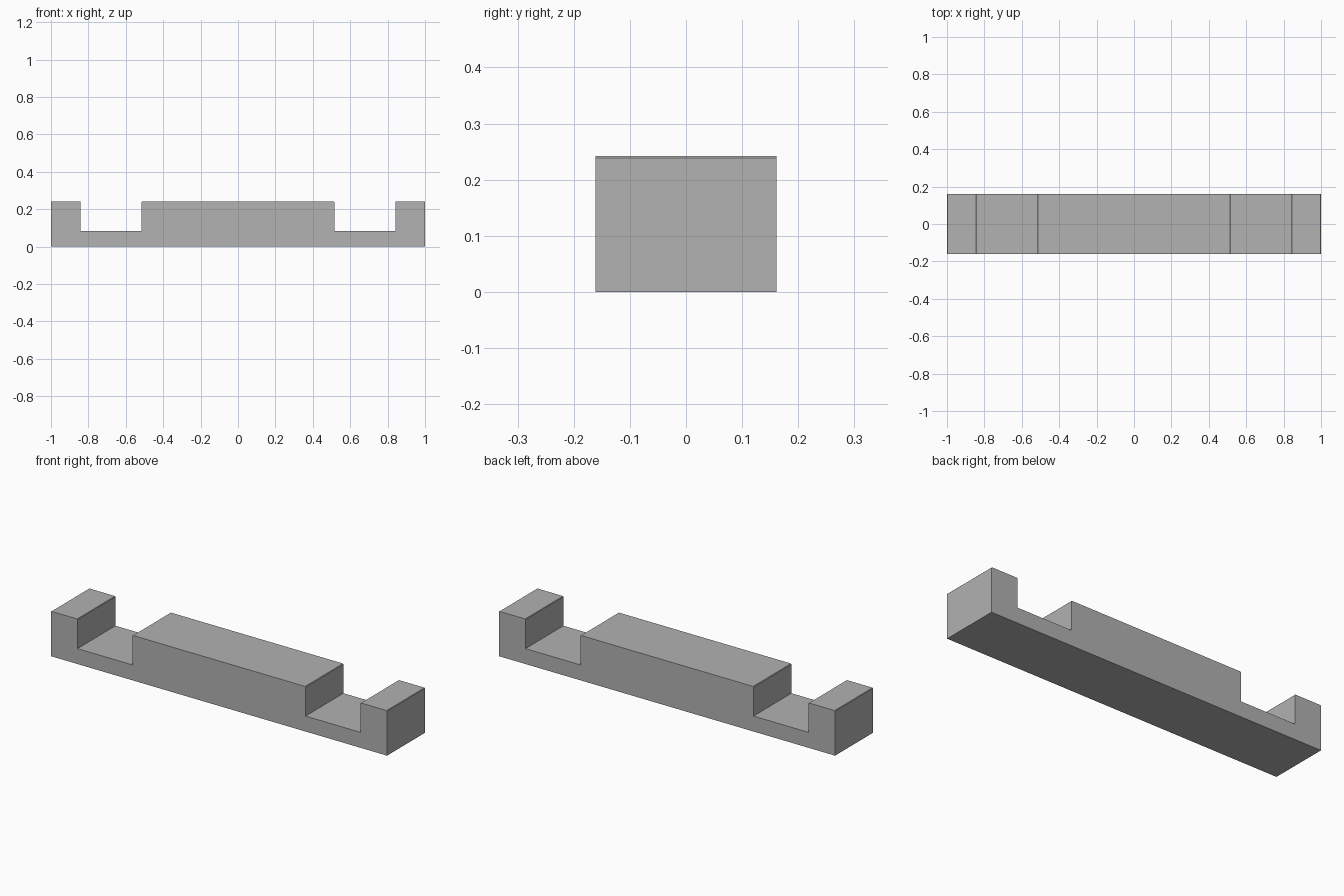
import bpy
import bmesh

if "Cube" in bpy.data.objects:
    bpy.data.objects.remove(bpy.data.objects["Cube"], do_unlink=True)

HALF_DEPTH = 0.161
TOP, FLOOR = 0.242, 0.083

grey = bpy.data.materials.new("plain grey")
grey.use_nodes = True
colour = (0.445, 0.445, 0.445, 1)
grey.diffuse_color = colour
grey.node_tree.nodes["Principled BSDF"].inputs["Base Color"].default_value = colour

# Stepped outline: end posts, two notches and a raised middle, mirrored across x
half = [(1, 0), (1, TOP), (0.842, TOP), (0.842, FLOOR), (0.515, FLOOR), (0.515, TOP)]
outline = half + [(-x, z) for x, z in reversed(half)]

# Extrude the outline through the depth
bm = bmesh.new()
front = bm.faces.new([bm.verts.new((x, -HALF_DEPTH, z)) for x, z in outline])
result = bmesh.ops.extrude_face_region(bm, geom=[front])
moved = [v for v in result["geom"] if isinstance(v, bmesh.types.BMVert)]
bmesh.ops.translate(bm, verts=moved, vec=(0, 2 * HALF_DEPTH, 0))
bmesh.ops.recalc_face_normals(bm, faces=bm.faces[:])

# Fine chamfer on the upper cross edges
upper = [e for e in bm.edges
         if all(v.co.z > TOP - 0.001 for v in e.verts)
         and abs(e.verts[0].co.y - e.verts[1].co.y) > HALF_DEPTH]
bmesh.ops.bevel(bm, geom=upper, offset=0.003, segments=1, affect="EDGES")
bmesh.ops.recalc_face_normals(bm, faces=bm.faces[:])

mesh = bpy.data.meshes.new("notched_bar")
bm.to_mesh(mesh)
bm.free()
mesh.materials.append(grey)
bar = bpy.data.objects.new("notched_bar", mesh)
bpy.context.collection.objects.link(bar)
